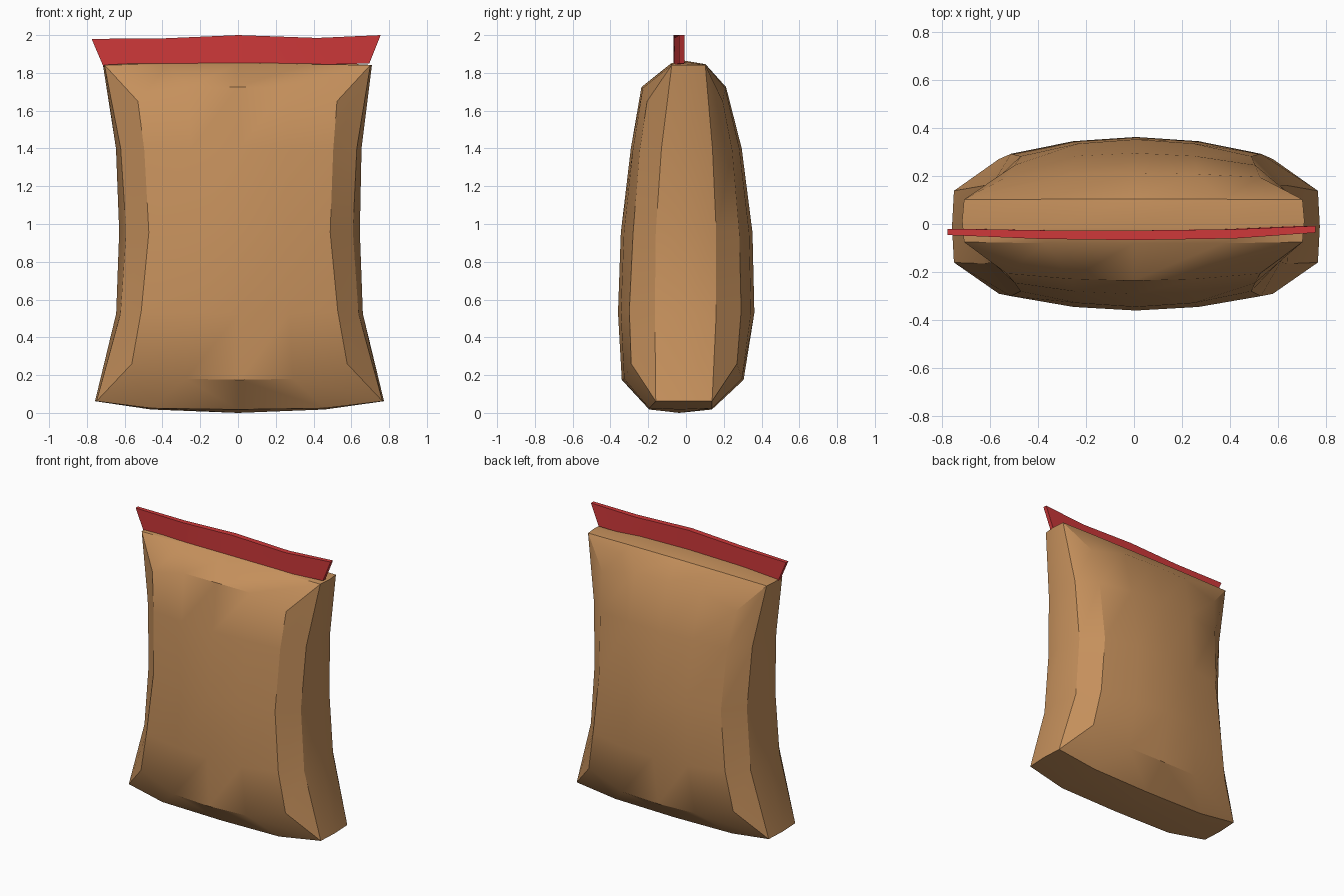
import bpy, bmesh, math

if "Cube" in bpy.data.objects:
    bpy.data.objects.remove(bpy.data.objects["Cube"])


def material(name, rgb):
    m = bpy.data.materials.new(name)
    m.diffuse_color = (*rgb, 1)
    m.use_nodes = True
    m.node_tree.nodes["Principled BSDF"].inputs["Base Color"].default_value = m.diffuse_color
    return m


def finish(bm, name, mat, angle):
    bmesh.ops.recalc_face_normals(bm, faces=bm.faces)
    me = bpy.data.meshes.new(name)
    bm.to_mesh(me)
    bm.free()
    ob = bpy.data.objects.new(name, me)
    bpy.context.collection.objects.link(ob)
    me.materials.append(mat)
    bpy.ops.object.select_all(action='DESELECT')
    ob.select_set(True)
    bpy.context.view_layer.objects.active = ob
    bpy.ops.object.shade_smooth_by_angle(angle=math.radians(angle))
    return ob


def strip(bm, a, b):
    for i in range(len(a) - 1):
        bm.faces.new((a[i], a[i + 1], b[i + 1], b[i]))


STEPS = (-1, -.5, 0, .5, 1)
tan = material("tan paper", (0.56, 0.28, 0.107))
red = material("red seal", (0.62, 0.04, 0.042))

# Sack body levels: x centre, panel half width, side edge half width, side middle half width,
# front y (middle, corner), back y (middle, corner), side edge y (front, back),
# z (panel middle, panel corner, side)
LEVELS = [
    (.008, .570, .757, .765, -.340, -.290, .305, .270, -.160, .138, .175, .260, .062),
    (.008, .520, .630, .653, -.360, -.300, .362, .292, -.165, .160, .530, .540, .525),
    (.008, .480, .600, .637, -.345, -.280, .352, .282, -.160, .160, .955, .955, .960),
    (.004, .500, .625, .650, -.292, -.245, .295, .245, -.130, .140, .1400 * 10, 1.390, 1.400),
    (-.003, .527, .704, .712, -.236, -.206, .212, .195, -.075, .102, 1.725, 1.650, 1.842),
]

bm = bmesh.new()
rings = []
for cx, xp, xs, xm, fm, fc, bk, bc, sf, sb, zm, zc, zs in LEVELS:
    def panel(mid, corner):
        return [(cx + xp * t, mid + (corner - mid) * t * t, zm + (zc - zm) * t ** 4)
                for t in STEPS]

    def side(s):
        return [(cx + s * xs, sf, zs), (cx + s * xm, (sf + sb) / 2, zs), (cx + s * xs, sb, zs)]
    pts = panel(fm, fc) + side(1) + panel(bk, bc)[::-1] + side(-1)[::-1]
    rings.append([bm.verts.new(p) for p in pts])
for a, b in zip(rings, rings[1:]):
    strip(bm, a + a[:1], b + b[:1])


def cap(ring, half, rows):
    """Close an end with a pillow grid; rows give y and z along the middle, plus end z."""
    grid = []
    for r, (y, z_half, z_mid) in enumerate(rows):
        inner = [bm.verts.new((x, y, z)) for x, z in
                 ((-half, z_half), (0, z_mid), (half, z_half))]
        grid.append([ring[15 - r]] + inner + [ring[5 + r]])
    lines = [ring[0:5]] + grid + [ring[8:13][::-1]]
    for a, b in zip(lines, lines[1:]):
        strip(bm, a, b)


cap(rings[0], .46, ((-.195, .025, .018), (-.035, .018, .0), (.137, .025, .018)))
cap(rings[-1], .37, ((-.080, 1.845, 1.850), (-.015, 1.860, 1.866), (.103, 1.845, 1.846)))
finish(bm, "sack_body", tan, 30)

# Red seal strip along the top: x bottom, x top, y front, y back, z bottom, z top
SEAL = [
    (-.712, -.775, -.046, -.020, 1.832, 1.980),
    (-.370, -.390, -.062, -.026, 1.842, 1.983),
    (.000, .000, -.067, -.027, 1.850, 2.000),
    (.370, .420, -.060, -.022, 1.842, 1.985),
    (.695, .755, -.036, -.008, 1.850, 2.000),
]
bm = bmesh.new()
loops = [[bm.verts.new(p) for p in ((xb, yf, zb), (xt, yf, zt), (xt, yb, zt), (xb, yb, zb))]
         for xb, xt, yf, yb, zb, zt in SEAL]
for a, b in zip(loops, loops[1:]):
    strip(bm, a + a[:1], b + b[:1])
bm.faces.new(loops[0])
bm.faces.new(loops[-1])
finish(bm, "top_seal", red, 30)
